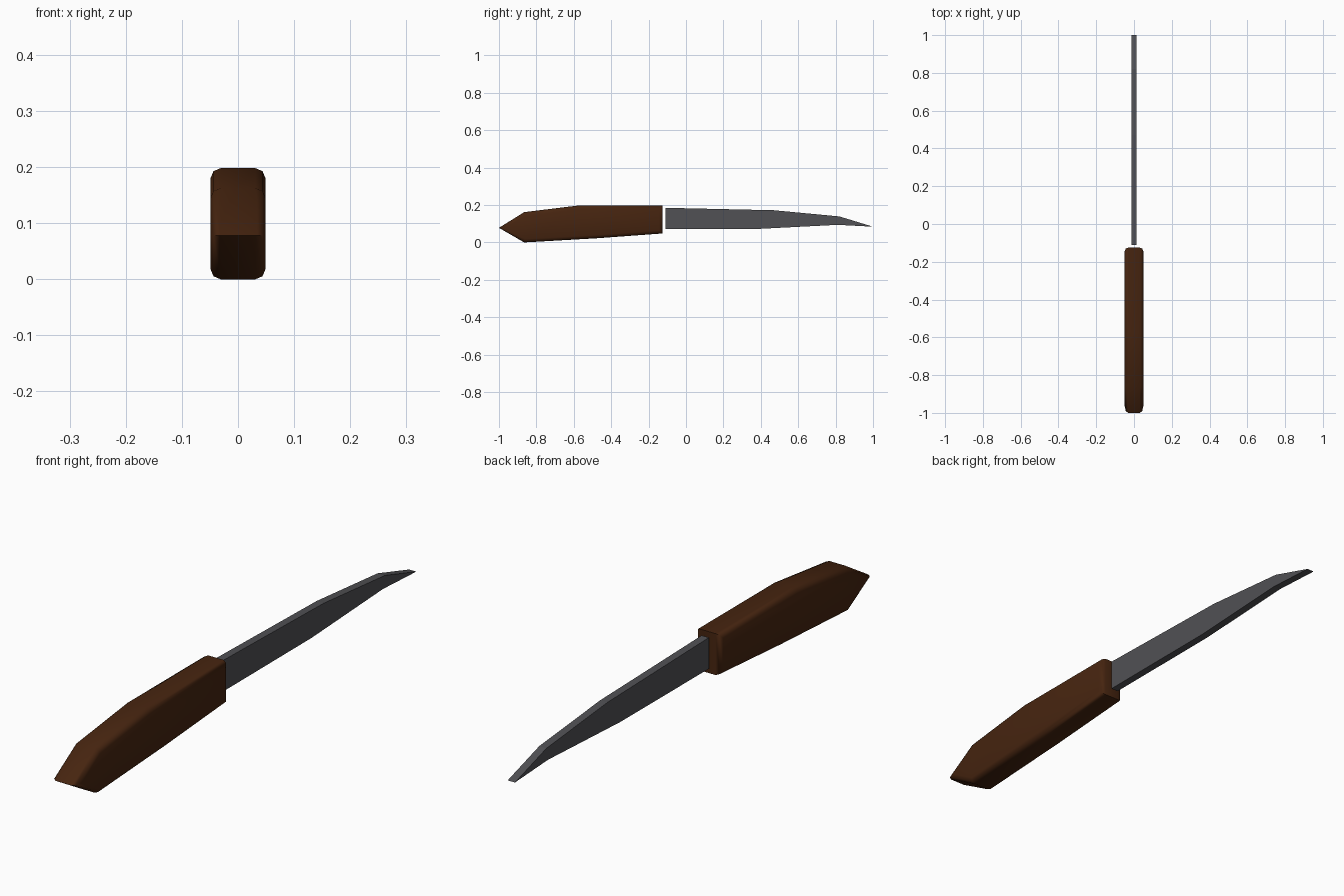
import bpy, bmesh

if "Cube" in bpy.data.objects:
    bpy.data.objects.remove(bpy.data.objects["Cube"])


def material(name, rgb):
    m = bpy.data.materials.new(name)
    m.diffuse_color = (*rgb, 1)
    m.use_nodes = True
    m.node_tree.nodes["Principled BSDF"].inputs["Base Color"].default_value = m.diffuse_color
    return m


def extruded_profile(name, points, half_width, mat):
    """Closed (y, z) outline extruded symmetrically along x."""
    bm = bmesh.new()
    face = bm.faces.new([bm.verts.new((-half_width, y, z)) for y, z in points])
    ext = bmesh.ops.extrude_face_region(bm, geom=[face])
    moved = [g for g in ext["geom"] if isinstance(g, bmesh.types.BMVert)]
    bmesh.ops.translate(bm, verts=moved, vec=(2 * half_width, 0, 0))
    bmesh.ops.recalc_face_normals(bm, faces=bm.faces)
    mesh = bpy.data.meshes.new(name)
    bm.to_mesh(mesh)
    bm.free()
    mesh.materials.append(mat)
    obj = bpy.data.objects.new(name, mesh)
    bpy.context.collection.objects.link(obj)
    return obj


wood = material("dark_brown_wood", (0.062, 0.018, 0.005))
steel = material("dark_grey_steel", (0.082, 0.082, 0.09))

# Handle: pointed butt, side outlines rounded off
handle = extruded_profile("handle", [
    (-1.0, 0.078), (-0.865, 0.162), (-0.57, 0.198), (-0.125, 0.198),
    (-0.125, 0.048), (-0.48, 0.022), (-0.865, 0.0)], 0.049, wood)
bm = bmesh.new()
bm.from_mesh(handle.data)
outline = [e for e in bm.edges if e.verts[0].co.x * e.verts[1].co.x > 0]
bmesh.ops.bevel(bm, geom=outline, offset=0.018, segments=2, profile=0.5,
                affect='EDGES')
bm.to_mesh(handle.data)
bm.free()
bpy.context.view_layer.objects.active = handle
handle.select_set(True)
bpy.ops.object.shade_smooth_by_angle(angle=0.8)

# Blade: thin slab tapering to a drooped tip, just clear of the handle
extruded_profile("blade", [
    (-0.11, 0.185), (0.47, 0.172), (0.82, 0.139), (1.0, 0.084),
    (0.81, 0.094), (0.4, 0.073), (-0.11, 0.072)], 0.0145, steel)
